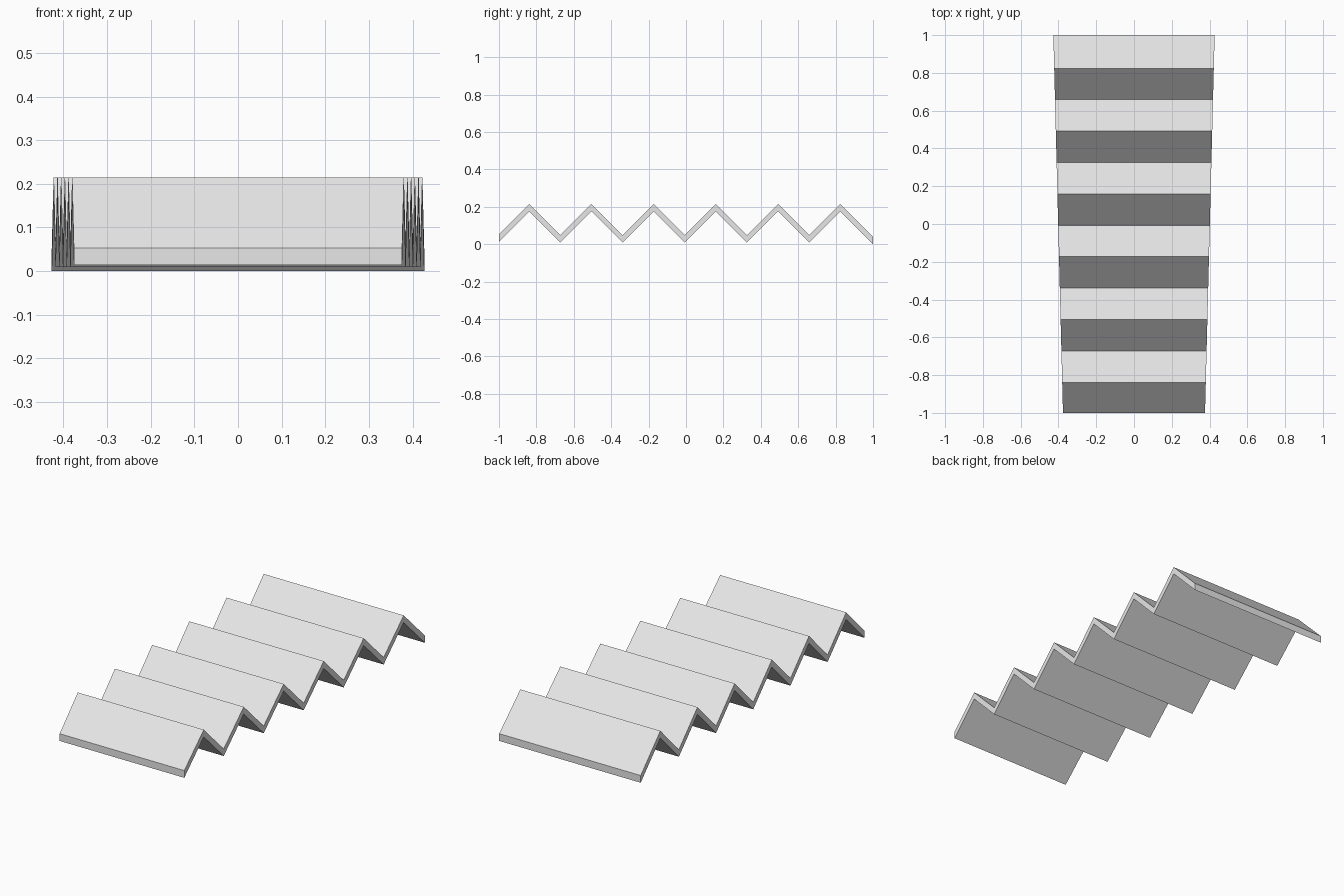
import bpy
import bmesh

cube = bpy.data.objects.get("Cube")
if cube:
    bpy.data.objects.remove(cube, do_unlink=True)

FOLDS = 6            # number of ridges
PITCH = 0.3325       # distance between ridges
FIRST_RIDGE = -0.838
TOP = 0.215
THICK = 0.0395       # vertical thickness of the sheet
HALF = PITCH / 2


def half_width(y):
    """The sheet widens evenly from front to back."""
    return 0.4015 + 0.0255 * y


# Zigzag centre path: front edge, alternating ridges and valleys, back edge
path = [(-1, TOP - (FIRST_RIDGE + 1))]
for i in range(2 * FOLDS - 1):
    path.append((FIRST_RIDGE + i * HALF, TOP if i % 2 == 0 else TOP - HALF))
path.append((1, THICK))

material = bpy.data.materials.new("light grey")
material.use_nodes = True
grey = (0.8, 0.8, 0.8, 1)
material.diffuse_color = grey
material.node_tree.nodes["Principled BSDF"].inputs["Base Color"].default_value = grey

# Each path point becomes a four-cornered cross-section, bridged to the next
bm = bmesh.new()
rings = []
for y, z in path:
    w = half_width(y)
    corners = [(-w, z), (w, z), (w, z - THICK), (-w, z - THICK)]
    rings.append([bm.verts.new((x, y, h)) for x, h in corners])
for a, b in zip(rings, rings[1:]):
    for k in range(4):
        n = (k + 1) % 4
        bm.faces.new((a[k], a[n], b[n], b[k]))
bm.faces.new(rings[0])
bm.faces.new(rings[-1])
bmesh.ops.recalc_face_normals(bm, faces=bm.faces)

mesh = bpy.data.meshes.new("folded_sheet")
bm.to_mesh(mesh)
bm.free()
mesh.materials.append(material)
sheet = bpy.data.objects.new("folded_sheet", mesh)
bpy.context.collection.objects.link(sheet)
